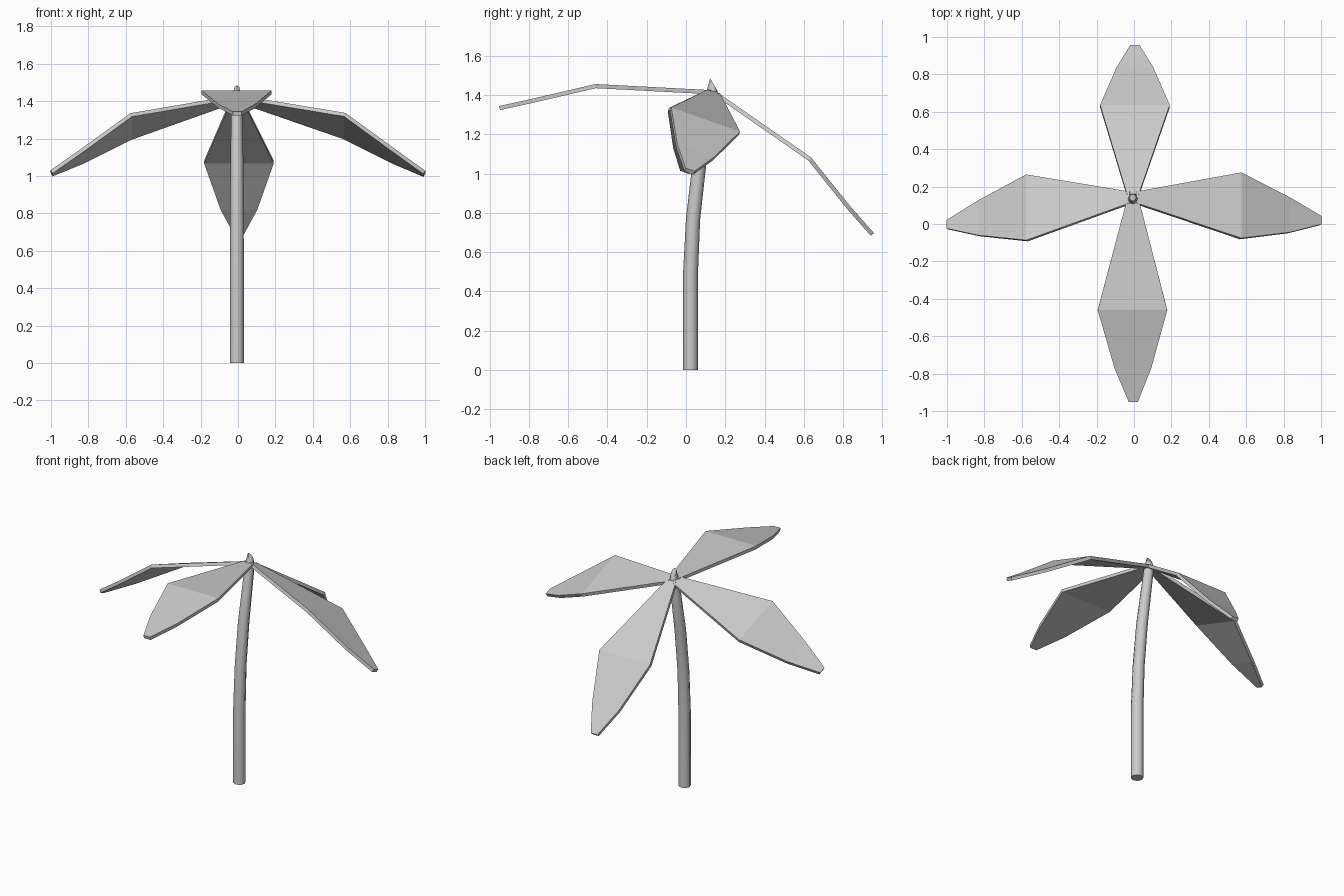
import bpy, bmesh, math
from mathutils import Vector

if "Cube" in bpy.data.objects:
    bpy.data.objects.remove(bpy.data.objects["Cube"])

X0 = -0.006          # trunk axis
SIDES = 8


def finish(bm, name):
    bmesh.ops.recalc_face_normals(bm, faces=bm.faces)
    me = bpy.data.meshes.new(name)
    bm.to_mesh(me)
    bm.free()
    ob = bpy.data.objects.new(name, me)
    bpy.context.collection.objects.link(ob)
    return ob


# Curved trunk: rings of (y, z, radius, slope along y), ending in a slanted cut
rings_spec = [(0.023, 0.0, 0.038, 0), (0.023, 0.49, 0.038, 0),
              (0.036, 0.77, 0.036, -0.08), (0.068, 1.05, 0.035, -0.15),
              (0.132, 1.405, 0.030, -0.2), (0.141, 1.455, 0.018, -1.7)]
bm = bmesh.new()
rings = []
for y, z, r, slope in rings_spec:
    ring = []
    for i in range(SIDES):
        a = 2 * math.pi * i / SIDES
        dy = r * math.sin(a)
        ring.append(bm.verts.new((X0 + r * math.cos(a), y + dy, z + slope * dy)))
    rings.append(ring)
for a, b in zip(rings, rings[1:]):
    for i in range(SIDES):
        j = (i + 1) % SIDES
        bm.faces.new((a[i], a[j], b[j], b[i]))
bm.faces.new(rings[0])
bm.faces.new(rings[-1])
trunk = finish(bm, "trunk")
bpy.context.view_layer.objects.active = trunk
trunk.select_set(True)
bpy.ops.object.shade_smooth_by_angle(angle=math.radians(50))

# Leaves: folded blades with shared half widths along a drooping midline
HALF_WIDTHS = (0.032, 0.186, 0.098, 0.024)


def leaf(name, midline, side):
    side = Vector(side).normalized()
    bm = bmesh.new()
    pairs = []
    for p, w in zip(midline, HALF_WIDTHS):
        p = Vector(p)
        pairs.append((bm.verts.new(p - side * w), bm.verts.new(p + side * w)))
    for (a, b), (c, d) in zip(pairs, pairs[1:]):
        bm.faces.new((a, b, d, c))
    ob = finish(bm, name)
    mod = ob.modifiers.new("thickness", "SOLIDIFY")
    mod.thickness = 0.021
    mod.offset = 0
    mod.use_even_offset = True


leaf("front_leaf", [(X0, 0.13, 1.415), (-0.008, -0.46, 1.446),
                    (-0.006, -0.77, 1.374), (-0.004, -0.95, 1.334)], (1, 0, 0))
leaf("back_leaf", [(X0, 0.155, 1.405), (0.005, 0.63, 1.075),
                   (0.005, 0.83, 0.826), (0.005, 0.95, 0.69)], (1, 0, 0))
leaf("right_leaf", [(0.01, 0.14, 1.41), (0.57, 0.097, 1.267),
                    (0.83, 0.046, 1.107), (0.996, 0.018, 1.012)], (0, -0.944, 0.33))
leaf("left_leaf", [(-0.02, 0.14, 1.41), (-0.572, 0.086, 1.265),
                   (-0.83, 0.03, 1.107), (-0.996, -0.004, 1.015)], (0, -0.944, 0.33))
